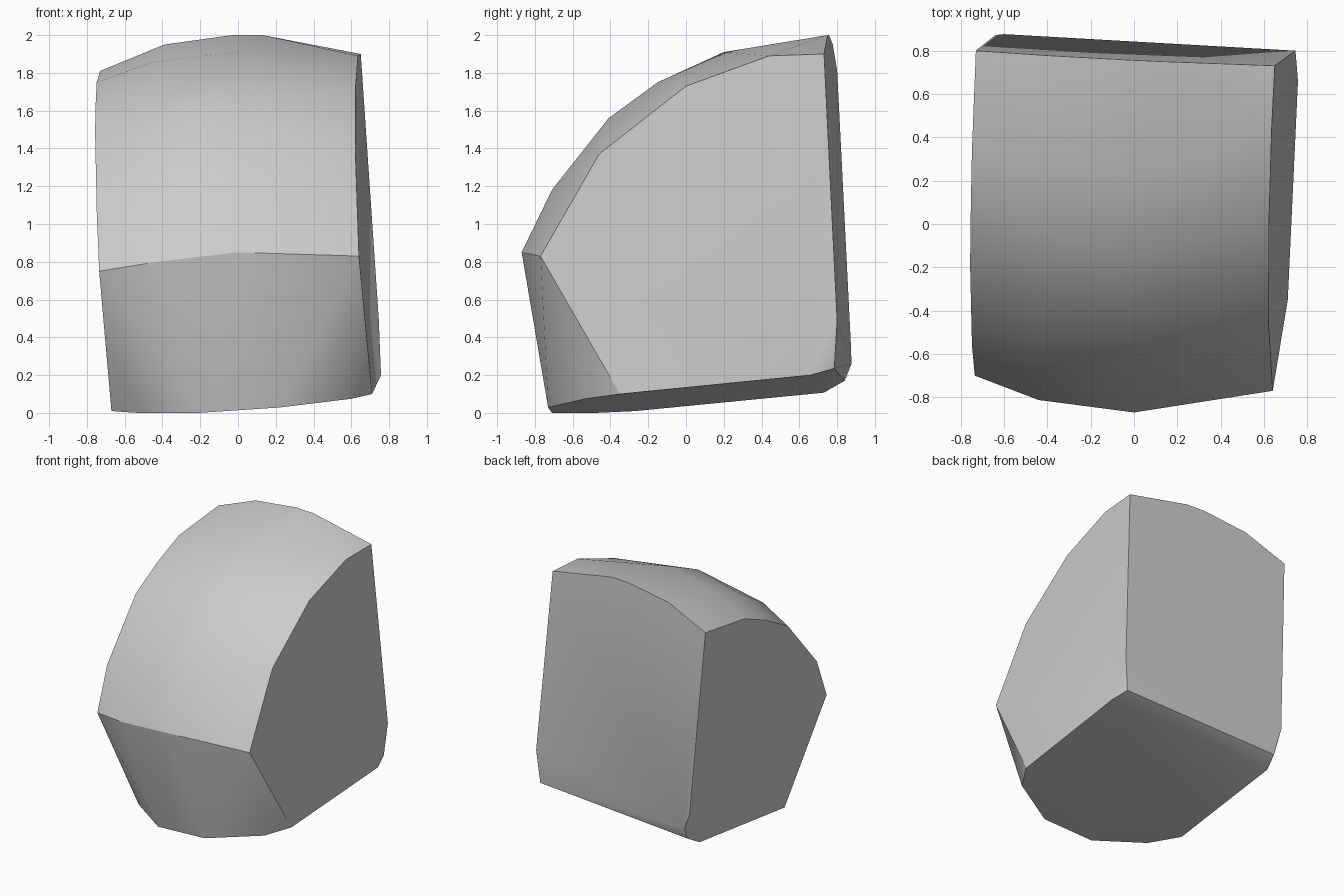
import bpy, bmesh, math
from mathutils import Vector

cube = bpy.data.objects.get("Cube")
if cube:
    bpy.data.objects.remove(cube)


# Flat planes that bound the stone
def left_side(y, z):
    return Vector((0.735 + 0.053 * y - 0.065 * z, y, z))


def right_side(y, z):
    return Vector((-0.657 + 0.046 * y - 0.061 * z, y, z))


def back(x, z):
    return Vector((x, 0.862 - 0.047 * x - 0.053 * z, z))


def base(x, y):
    return Vector((x, y, max(0, 0.083 + 0.071 * x + 0.096 * y)))


# Domed front: an arc on each side and a fuller one in the middle (y, z)
left_arc = [(-0.77, 0.83), (-0.46, 1.37), (0, 1.73), (0.44, 1.89)]
middle_arc = [(-0.87, 0.85), (-0.71, 1.18), (-0.41, 1.56), (-0.15, 1.75), (0.2, 1.91)]
right_arc = [(-0.7, 0.75), (-0.56, 1.07), (-0.19, 1.49), (0.08, 1.64), (0.34, 1.75)]

points = [left_side(*p) for p in left_arc]
points += [right_side(*p) for p in right_arc]
points += [Vector((0, *p)) for p in middle_arc]

# Bulge between the middle and the right side
for i, (m, r) in enumerate(zip(middle_arc, right_arc)):
    mid = Vector((0, *m)).lerp(right_side(*r), 0.6)
    tilt = math.radians(10 + 18 * i)
    points.append(mid + 0.045 * Vector((0, -math.cos(tilt), math.sin(tilt))))

# Crowned top edge of the back
points += [back(x, z) for x, z in [(0.65, 1.9), (0.13, 2), (-0.03, 2), (-0.39, 1.95), (-0.73, 1.81)]]

# Rounded front rim of the base
points += [base(x, y) for x, y in [(0.71, -0.35), (0.6, -0.53), (0.22, -0.73),
                                   (-0.2, -0.71), (-0.53, -0.48), (-0.67, -0.27)]]

# Bevelled edge and cut corners between base and back
points += [left_side(0.66, 0.2), left_side(0.8, 0.49), right_side(0.73, 0.107), right_side(0.872, 0.38)]
points += [Vector((0.72, 0.785, 0.235)), back(-0.6, 0.26), Vector((-0.6, 0.84, 0.17))]

# Wrap the points into one solid
bm = bmesh.new()
for p in points:
    bm.verts.new(p)
result = bmesh.ops.convex_hull(bm, input=bm.verts[:])
loose = [v for v in bm.verts if not v.link_faces]
bmesh.ops.delete(bm, geom=loose, context='VERTS')
bmesh.ops.dissolve_limit(bm, angle_limit=math.radians(2.5), verts=bm.verts[:], edges=bm.edges[:])
bmesh.ops.recalc_face_normals(bm, faces=bm.faces[:])

mesh = bpy.data.meshes.new("stone_chunk")
bm.to_mesh(mesh)
bm.free()
stone = bpy.data.objects.new("stone_chunk", mesh)
bpy.context.collection.objects.link(stone)

# Plain grey stone
grey = bpy.data.materials.new("light_grey")
grey.use_nodes = True
colour = (0.6, 0.6, 0.6, 1)
grey.diffuse_color = colour
grey.node_tree.nodes["Principled BSDF"].inputs["Base Color"].default_value = colour
mesh.materials.append(grey)

# Smooth dome, crisp outer edges
bpy.ops.object.select_all(action='DESELECT')
stone.select_set(True)
bpy.context.view_layer.objects.active = stone
bpy.ops.object.shade_smooth_by_angle(angle=math.radians(30))
